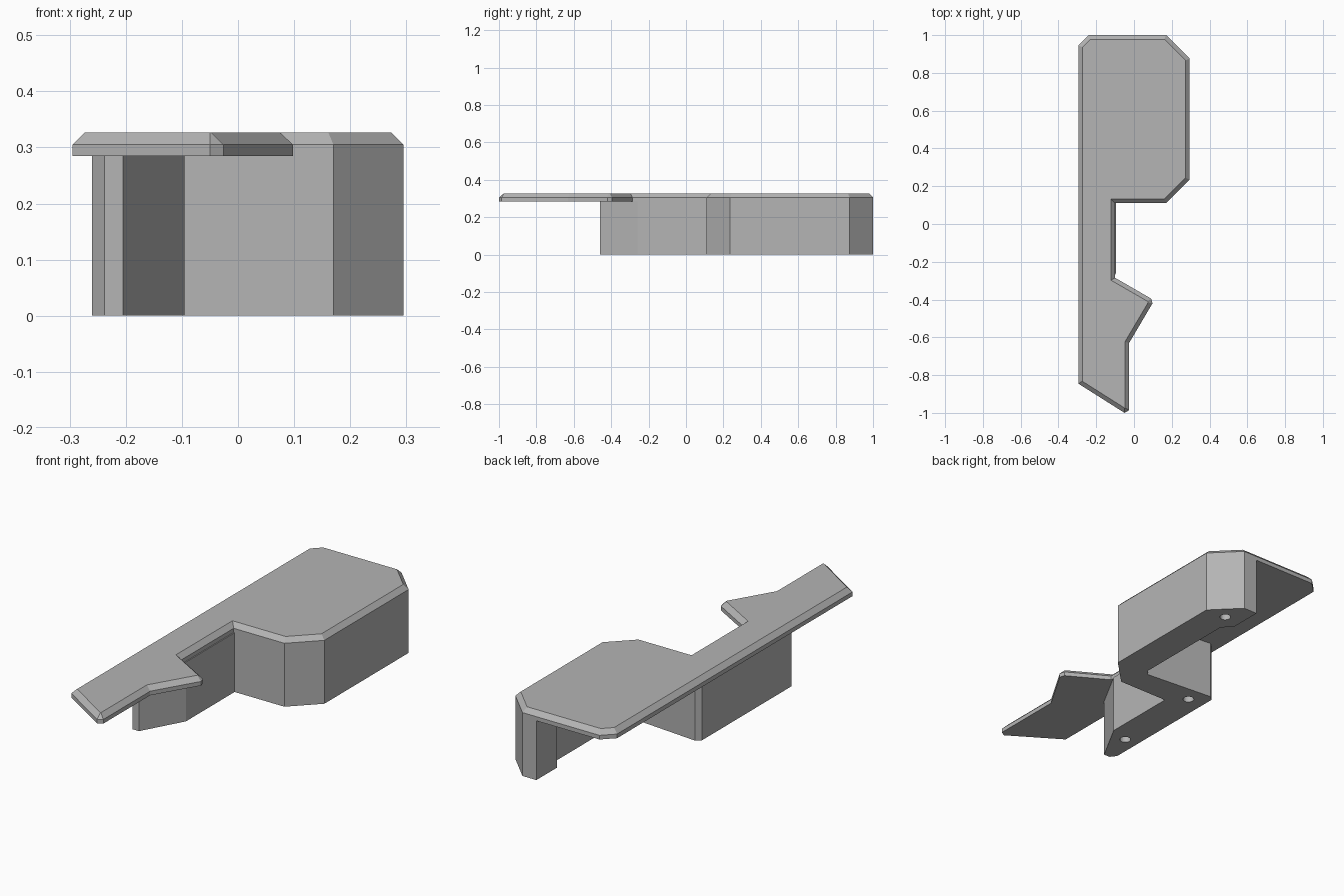
import bpy
import bmesh

cube = bpy.data.objects.get("Cube")
if cube:
    bpy.data.objects.remove(cube, do_unlink=True)

grey = bpy.data.materials.new("plain grey")
grey.use_nodes = True
grey.diffuse_color = (0.46, 0.46, 0.46, 1)
grey.node_tree.nodes["Principled BSDF"].inputs["Base Color"].default_value = (0.46, 0.46, 0.46, 1)


def prism(name, outline, bottom, top, chamfer=0):
    """Extrude a counter-clockwise outline, with an optional sloped top rim."""
    bm = bmesh.new()
    base = bm.faces.new([bm.verts.new((x, y, bottom)) for x, y in outline])
    result = bmesh.ops.extrude_face_region(bm, geom=[base], use_keep_orig=True)
    verts = [g for g in result["geom"] if isinstance(g, bmesh.types.BMVert)]
    bmesh.ops.translate(bm, verts=verts, vec=(0, 0, top - chamfer - bottom))
    bmesh.ops.recalc_face_normals(bm, faces=bm.faces)
    if chamfer:
        cap = max(bm.faces, key=lambda f: f.calc_center_median().z)
        bmesh.ops.inset_region(bm, faces=[cap], thickness=chamfer,
                               depth=chamfer, use_even_offset=True)
    mesh = bpy.data.meshes.new(name)
    bm.to_mesh(mesh)
    bm.free()
    mesh.materials.append(grey)
    obj = bpy.data.objects.new(name, mesh)
    bpy.context.collection.objects.link(obj)
    return obj


# Shared right-hand edge, flush between plate and body
flank = [(0.17, 0.11), (0.295, 0.235), (0.295, 0.875), (0.17, 1.0)]

# Top plate with sloped rim, notch and pointed front
plate_outline = [
    (-0.295, -0.845), (-0.05, -1.0), (-0.026, -0.986), (-0.026, -0.63),
    (0.098, -0.42), (0.091, -0.395), (-0.1, -0.285), (-0.1, 0.11),
    *flank, (-0.24, 1.0), (-0.295, 0.945)]
prism("top_plate", plate_outline, 0.285, 0.327, 0.022)

# Z-shaped supporting wall below the plate
wall_outline = [
    (-0.26, -0.43), (-0.238, -0.46), (-0.205, -0.46), (-0.095, -0.26),
    (-0.095, 0.11), *flank, (0.096, 1.0), (0.096, 0.843), (0.14, 0.79),
    (0.14, 0.27), (0.12, 0.24), (-0.238, 0.27), (-0.26, 0.25)]
wall = prism("support_wall", wall_outline, 0, 0.285)

# Screw holes in the underside
for i, (x, y) in enumerate([(0.185, 0.88), (-0.175, 0.185), (-0.19, -0.29)]):
    bpy.ops.mesh.primitive_cylinder_add(vertices=24, radius=0.025, depth=0.3,
                                        location=(x, y, 0.03))
    cutter = bpy.context.object
    cutter.name = f"screw_hole_cutter_{i + 1}"
    cutter.data.materials.append(grey)
    cutter.hide_render = True
    cutter.hide_set(True)
    cut = wall.modifiers.new("screw hole", "BOOLEAN")
    cut.operation = "DIFFERENCE"
    cut.solver = "EXACT"
    cut.object = cutter
